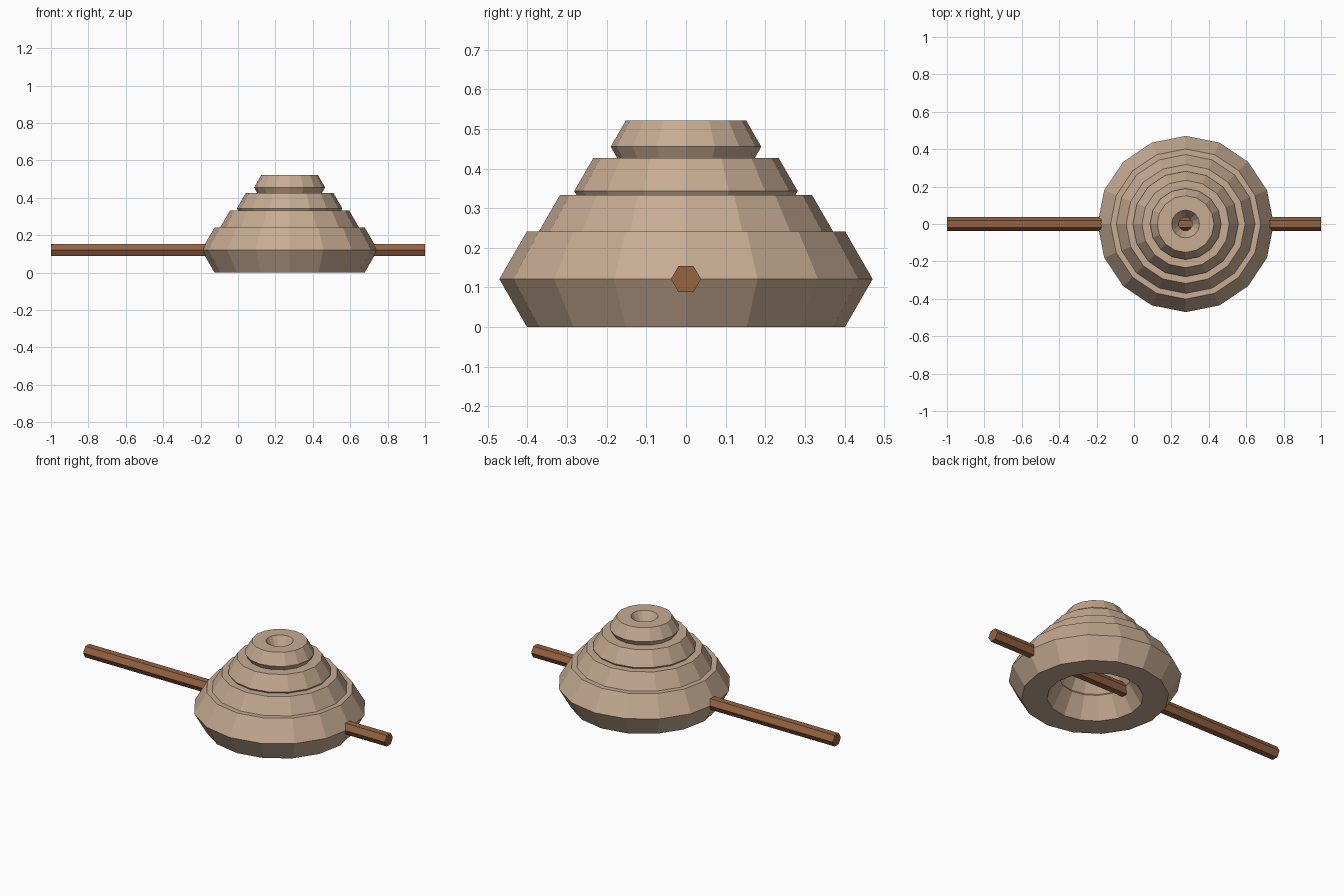
import bpy
import math

cube = bpy.data.objects.get("Cube")
if cube:
    bpy.data.objects.remove(cube, do_unlink=True)


def make_material(name, rgb):
    mat = bpy.data.materials.new(name)
    mat.use_nodes = True
    colour = (*rgb, 1.0)
    mat.diffuse_color = colour
    mat.node_tree.nodes["Principled BSDF"].inputs["Base Color"].default_value = colour
    return mat


def finish(name, mat):
    obj = bpy.context.object
    obj.name = name
    obj.data.name = name
    obj.data.materials.append(mat)
    bpy.ops.object.shade_flat()
    return obj


tan = make_material("tan_clay", (0.57, 0.41, 0.29))
wood = make_material("brown_wood", (0.30, 0.125, 0.053))

CENTRE_X = 0.276
AXLE_Z = 0.121

# Stacked rings with hexagonal sections, shrinking upwards
rings = [
    ("bottom_ring", 0.332, 0.139, AXLE_Z),
    ("lower_middle_ring", 0.259, 0.118, 0.231),
    ("upper_middle_ring", 0.185, 0.097, 0.343),
    ("top_ring", 0.113, 0.077, 0.455),
]
for name, major, minor, z in rings:
    bpy.ops.mesh.primitive_torus_add(
        major_segments=16, minor_segments=6,
        major_radius=major, minor_radius=minor,
        location=(CENTRE_X, 0, z))
    finish(name, tan)

# Six-sided rod through the bottom ring, with corners pointing to the sides
bpy.ops.mesh.primitive_cylinder_add(
    vertices=6, radius=0.038, depth=2, location=(0, 0, AXLE_Z),
    rotation=(0, math.pi / 2, 0))
finish("rod", wood)
